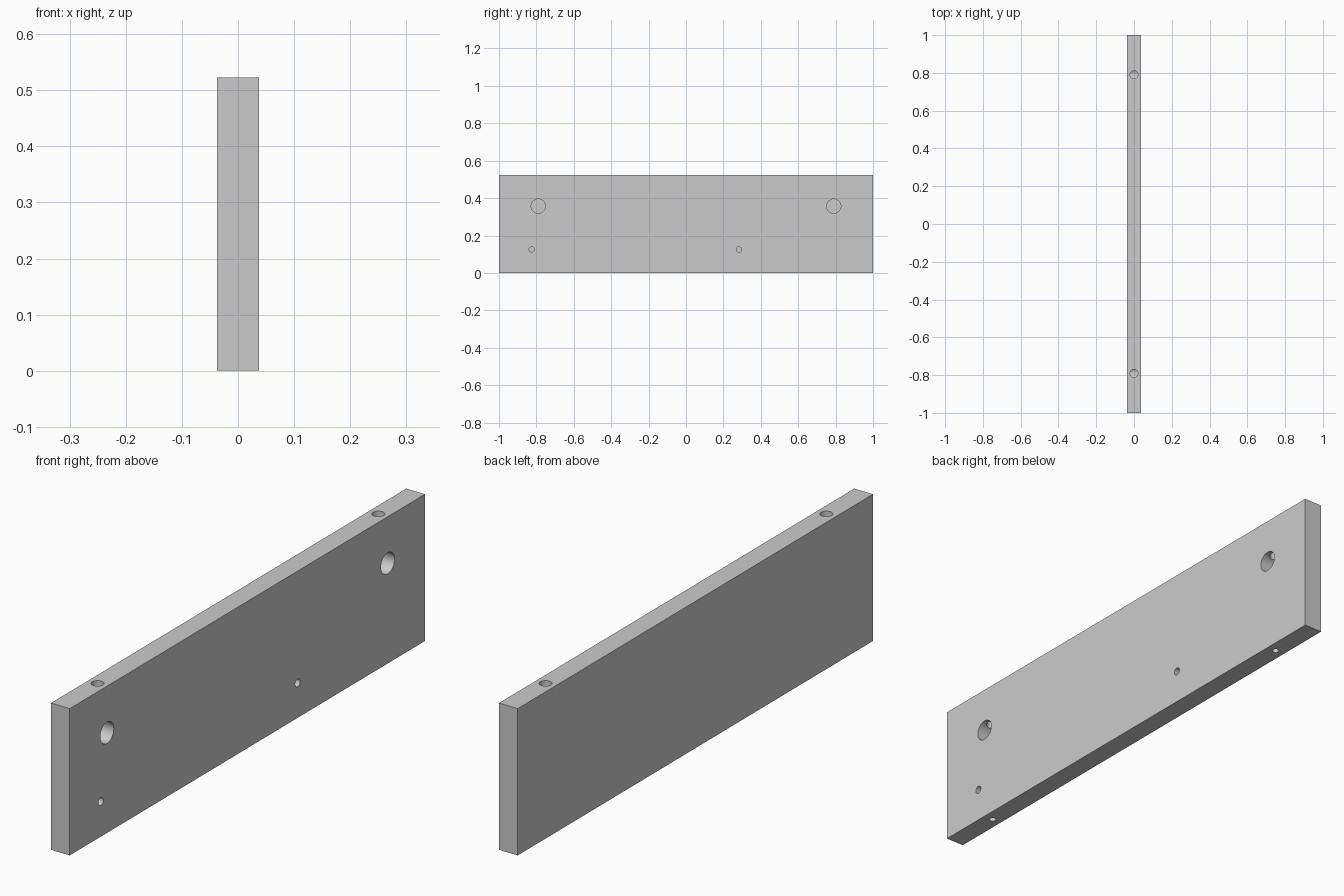
import bpy, math

if "Cube" in bpy.data.objects:
    bpy.data.objects.remove(bpy.data.objects["Cube"])

HALF_T, HEIGHT = 0.037, 0.523


def apply_all(obj):
    bpy.context.view_layer.objects.active = obj
    for mod in list(obj.modifiers):
        bpy.ops.object.modifier_apply(modifier=mod.name)


def drill(panel, name, start, end, radius):
    """Cut a round hole running along x or z from start to end."""
    mid = [(a + b) / 2 for a, b in zip(start, end)]
    depth = sum(abs(a - b) for a, b in zip(start, end))
    along_x = start[0] != end[0]
    bpy.ops.mesh.primitive_cylinder_add(
        vertices=32, radius=radius, depth=depth, location=mid,
        rotation=(0, math.pi / 2 if along_x else 0, 0))
    cutter = bpy.context.object
    cutter.name = name
    cutter.hide_render = True
    mod = panel.modifiers.new(name, 'BOOLEAN')
    mod.operation = 'DIFFERENCE'
    mod.solver = 'EXACT'
    mod.object = cutter
    return cutter


# Flat board
bpy.ops.mesh.primitive_cube_add(size=1, location=(0, 0, HEIGHT / 2))
panel = bpy.context.object
panel.name = "drilled_panel"
panel.scale = (2 * HALF_T, 2, HEIGHT)
bpy.ops.object.transform_apply(location=True, rotation=False, scale=True)

cutters = []
OUT = 0.02

# Fastener pockets, with bolt holes from the top edge and pilot holes below
for y in (-0.79, 0.79):
    cutters.append(drill(panel, "pocket_cutter", (HALF_T + OUT, y, 0.357), (-0.022, y, 0.357), 0.038))
    cutters.append(drill(panel, "bolt_cutter", (0, y, HEIGHT + OUT), (0, y, 0.36), 0.021))
    cutters.append(drill(panel, "pilot_cutter", (0, y, -OUT), (0, y, 0.13), 0.012))

# Small blind holes in the face
for y in (-0.825, 0.283):
    cutters.append(drill(panel, "pin_cutter", (HALF_T + OUT, y, 0.125), (-0.015, y, 0.125), 0.014))

apply_all(panel)
for cutter in cutters:
    bpy.data.objects.remove(cutter, do_unlink=True)

# Smooth hole walls, sharp edges
bpy.ops.object.select_all(action='DESELECT')
panel.select_set(True)
bpy.context.view_layer.objects.active = panel
bpy.ops.object.shade_smooth_by_angle(angle=math.radians(30))
